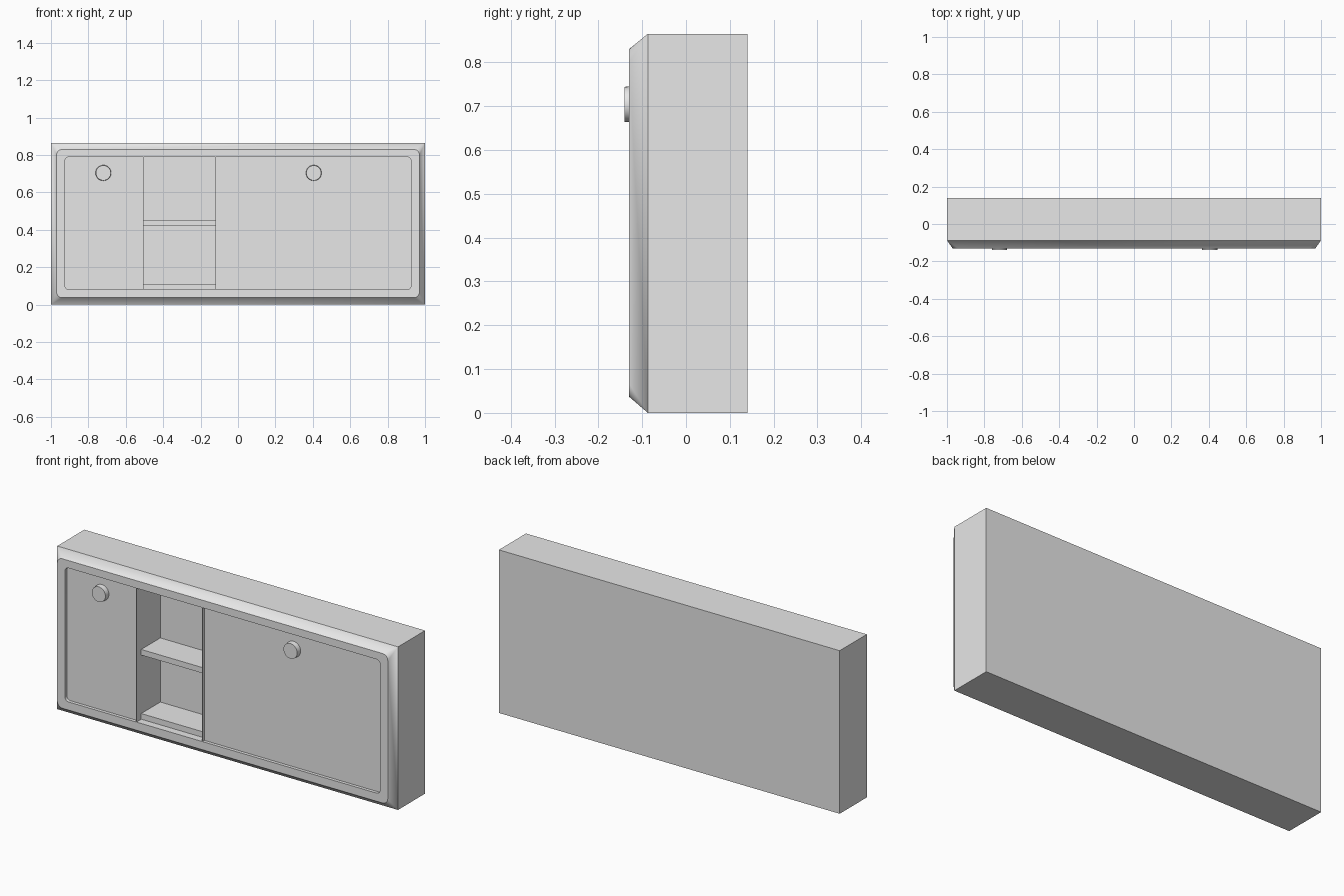
import bpy, bmesh, math
from mathutils import Matrix

old = bpy.data.objects.get("Cube")
if old:
    bpy.data.objects.remove(old)

grey = bpy.data.materials.new("light grey")
grey.use_nodes = True
grey.diffuse_color = (0.8, 0.8, 0.8, 1)
grey.node_tree.nodes["Principled BSDF"].inputs["Base Color"].default_value = (0.8, 0.8, 0.8, 1)

HEIGHT = 0.865
BACK, SHOULDER, FRONT, DOOR = 0.14, -0.087, -0.13, -0.113
NICHE_L, NICHE_R, NICHE_BACK = -0.505, -0.12, 0.07
OPEN_X, OPEN_LOW, OPEN_HIGH = 0.925, 0.08, 0.79
STEPS = 6


def finish(name, bm, smooth=False):
    bmesh.ops.remove_doubles(bm, verts=bm.verts, dist=0.00001)
    bmesh.ops.recalc_face_normals(bm, faces=bm.faces)
    mesh = bpy.data.meshes.new(name)
    bm.to_mesh(mesh)
    bm.free()
    mesh.materials.append(grey)
    ob = bpy.data.objects.new(name, mesh)
    bpy.context.collection.objects.link(ob)
    if smooth:
        bpy.ops.object.select_all(action='DESELECT')
        ob.select_set(True)
        bpy.context.view_layer.objects.active = ob
        bpy.ops.object.shade_smooth_by_angle(angle=math.radians(30))
    return ob


def ring(half, low, high, radius, y):
    """Rounded rectangle, counter-clockwise from the upper +x corner."""
    corners = [(1, high - radius), (-1, high - radius), (-1, low + radius), (1, low + radius)]
    pts = []
    for i, (side, cz) in enumerate(corners):
        for s in range(STEPS + 1):
            a = math.pi / 2 * (i + s / STEPS)
            pts.append((side * (half - radius) + radius * math.cos(a), y,
                        cz + radius * math.sin(a)))
    return pts


def box(bm, x0, x1, y0, y1, z0, z1):
    m = Matrix.Translation(((x0 + x1) / 2, (y0 + y1) / 2, (z0 + z1) / 2))
    m = m @ Matrix.Diagonal((x1 - x0, y1 - y0, z1 - z0, 1))
    return bmesh.ops.create_cube(bm, size=1, matrix=m)


# Cabinet shell: back, sides, sloped shoulder, front rim and inner lip
bm = bmesh.new()
loops = [ring(1, 0, HEIGHT, 0, BACK),
         ring(1, 0, HEIGHT, 0, SHOULDER),
         ring(0.97, 0.037, 0.83, 0.03, FRONT),
         ring(OPEN_X, OPEN_LOW, OPEN_HIGH, 0.022, FRONT),
         ring(OPEN_X, OPEN_LOW, OPEN_HIGH, 0.022, DOOR)]
rows = [[bm.verts.new(p) for p in loop] for loop in loops]
for a, b in zip(rows, rows[1:]):
    for i in range(len(a)):
        j = (i + 1) % len(a)
        bm.faces.new((a[i], a[j], b[j], b[i]))
bm.faces.new(rows[0])
finish("cabinet_shell", bm, True)

# Recessed doors either side of the niche
outline = loops[-1]
left_pts = [p for p in outline if p[0] < 0]
right_pts = [p for p in outline if p[0] > 0]
half = len(right_pts) // 2
right_pts = right_pts[half:] + right_pts[:half]
for name, pts, x, ends in (("small_door", left_pts, NICHE_L, (OPEN_LOW, OPEN_HIGH)),
                           ("large_door", right_pts, NICHE_R, (OPEN_HIGH, OPEN_LOW))):
    bm = bmesh.new()
    face = bm.faces.new([bm.verts.new(p) for p in pts + [(x, DOOR, z) for z in ends]])
    ob = finish(name, bm)
    # Door faces point to the front
    if ob.data.polygons[0].normal.y > 0:
        ob.data.flip_normals()

# Open niche with thin walls
bm = bmesh.new()
box(bm, NICHE_L, NICHE_R, FRONT + 0.001, NICHE_BACK, OPEN_LOW, OPEN_HIGH)
bm.normal_update()
bmesh.ops.delete(bm, geom=[f for f in bm.faces if f.normal.y < -0.5], context='FACES_ONLY')
niche = finish("niche", bm)
wall = niche.modifiers.new("wall", 'SOLIDIFY')
wall.thickness = 0.003
wall.offset = 1

# Shelves
for name, z0, z1 in (("lower_shelf", OPEN_LOW, 0.11), ("middle_shelf", 0.42, 0.45)):
    bm = bmesh.new()
    box(bm, NICHE_L, NICHE_R, -0.09, NICHE_BACK, z0, z1)
    finish(name, bm)

# Round door knobs
for name, x in (("small_door_knob", -0.72), ("large_door_knob", 0.405)):
    bm = bmesh.new()
    m = Matrix.Translation((x, -0.1255, 0.704)) @ Matrix.Rotation(math.pi / 2, 4, 'X')
    bmesh.ops.create_cone(bm, cap_ends=True, segments=32, radius1=0.042,
                          radius2=0.04, depth=0.029, matrix=m)
    finish(name, bm, True)
